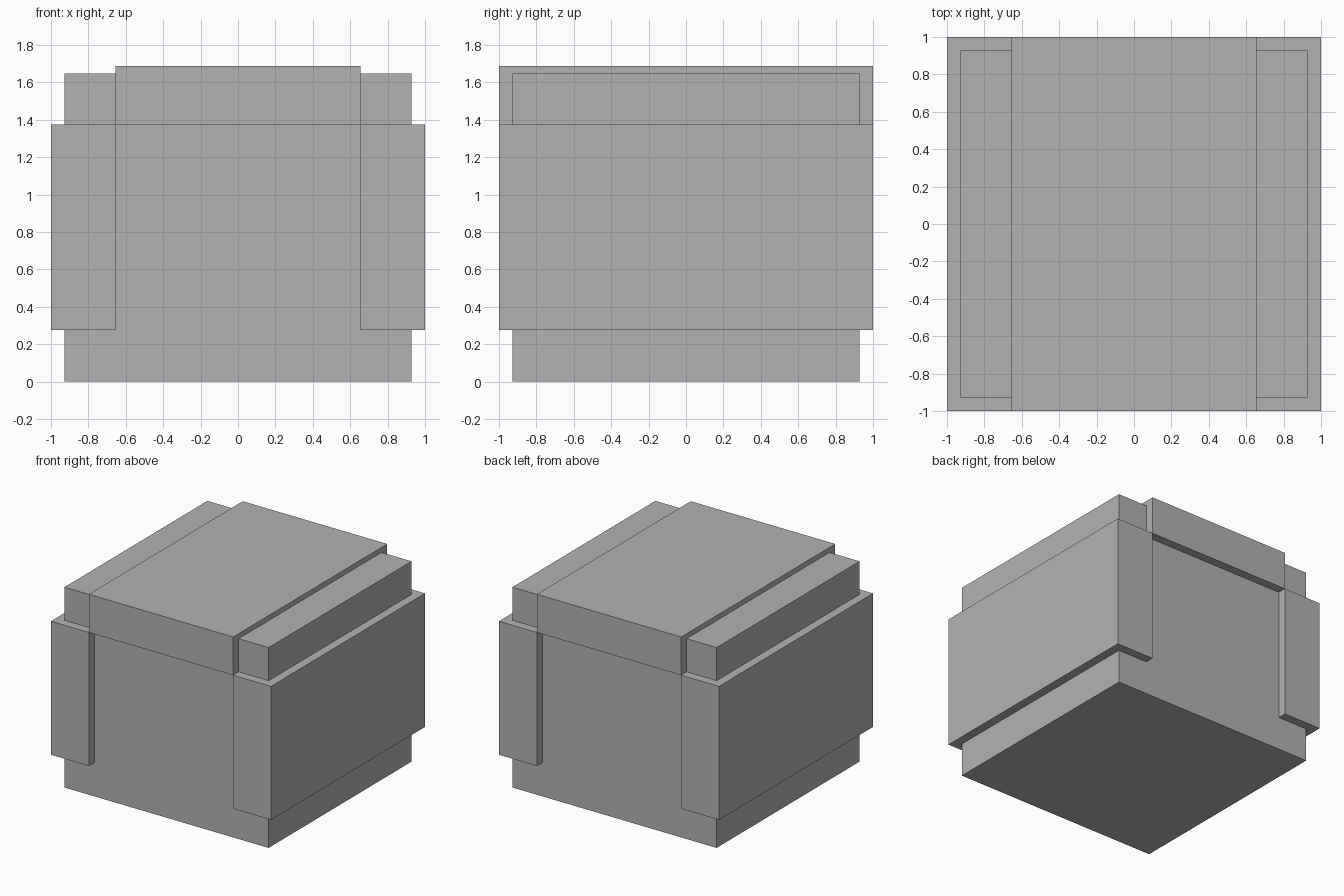
import bpy
import bmesh
from mathutils import Matrix, Vector

cube = bpy.data.objects.get("Cube")
if cube:
    bpy.data.objects.remove(cube, do_unlink=True)

# Single plain grey material
grey = bpy.data.materials.new("plain grey")
grey.use_nodes = True
colour = (0.45, 0.45, 0.45, 1)
grey.diffuse_color = colour
grey.node_tree.nodes["Principled BSDF"].inputs["Base Color"].default_value = colour


def box(name, low, high):
    """Add a flat-shaded box spanning two opposite corners."""
    low, high = Vector(low), Vector(high)
    size = high - low
    bm = bmesh.new()
    bmesh.ops.create_cube(bm, size=1, matrix=Matrix.Diagonal((*size, 1)))
    mesh = bpy.data.meshes.new(name)
    bm.to_mesh(mesh)
    bm.free()
    mesh.materials.append(grey)
    obj = bpy.data.objects.new(name, mesh)
    obj.location = (low + high) / 2
    bpy.context.collection.objects.link(obj)
    return obj


INSET = 0.928    # half width of the body
STRAP = 0.656    # half width of the lid strap
LEDGE = 1.374    # top of the side panels, bottom of the strap

# Main body
box("body", (-INSET, -INSET, 0), (INSET, INSET, 1.646))

# Raised strap across the lid, overhanging front and back
box("lid_strap", (-STRAP, -1, LEDGE), (STRAP, 1, 1.688))

# Thick panels wrapping both sides
box("left_side_panel", (STRAP, -1, 0.277), (1, 1, LEDGE))
box("right_side_panel", (-1, -1, 0.277), (-STRAP, 1, LEDGE))
